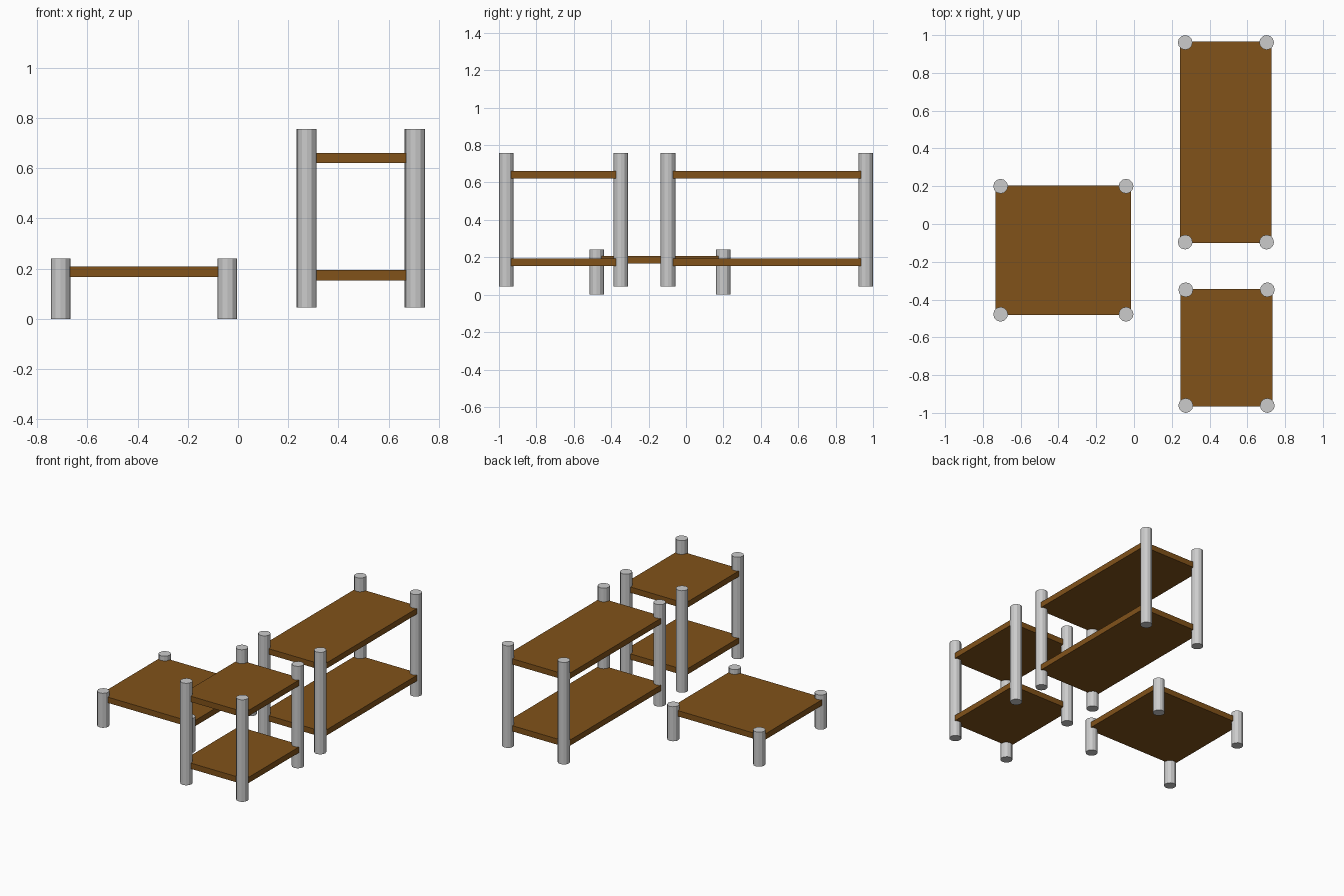
import bpy

if "Cube" in bpy.data.objects:
    bpy.data.objects.remove(bpy.data.objects["Cube"])

wood = bpy.data.materials.new("wood")
wood.diffuse_color = (0.22, 0.085, 0.01, 1)
wood.use_nodes = True
wood.node_tree.nodes["Principled BSDF"].inputs["Base Color"].default_value = wood.diffuse_color

LEG_R = 0.039
SIDES = 12


def leg(name, x, y, z0, z1):
    bpy.ops.mesh.primitive_cylinder_add(vertices=SIDES, radius=LEG_R, depth=z1 - z0,
                                        location=(x, y, (z0 + z1) / 2))
    bpy.context.object.name = name


def board(name, x0, x1, y0, y1, z, thick=0.04):
    bpy.ops.mesh.primitive_cube_add(size=1, location=((x0 + x1) / 2, (y0 + y1) / 2, z))
    ob = bpy.context.object
    ob.name = name
    ob.scale = (x1 - x0, y1 - y0, thick)
    ob.data.materials.append(wood)


def unit(name, xs, ys, z0, z1, shelves):
    # four round posts
    for side, x in zip(("left", "right"), xs):
        for end, y in zip(("front", "back"), ys):
            leg(f"{name}_{end}_{side}_leg", x, y, z0, z1)
    # boards reach slightly past the post centres
    for i, z in enumerate(shelves):
        board(f"{name}_board_{i + 1}", xs[0] - 0.028, xs[1] + 0.027,
              ys[0] - 0.004, ys[1] + 0.004, z)


# low table on the left, long shelf behind, short shelf in front
unit("low_table", (-0.706, -0.042), (-0.478, 0.2), 0.0, 0.241, [0.188])
unit("long_shelf", (0.271, 0.702), (-0.096, 0.961), 0.045, 0.757, [0.174, 0.641])
unit("short_shelf", (0.274, 0.706), (-0.961, -0.348), 0.045, 0.757, [0.174, 0.641])
